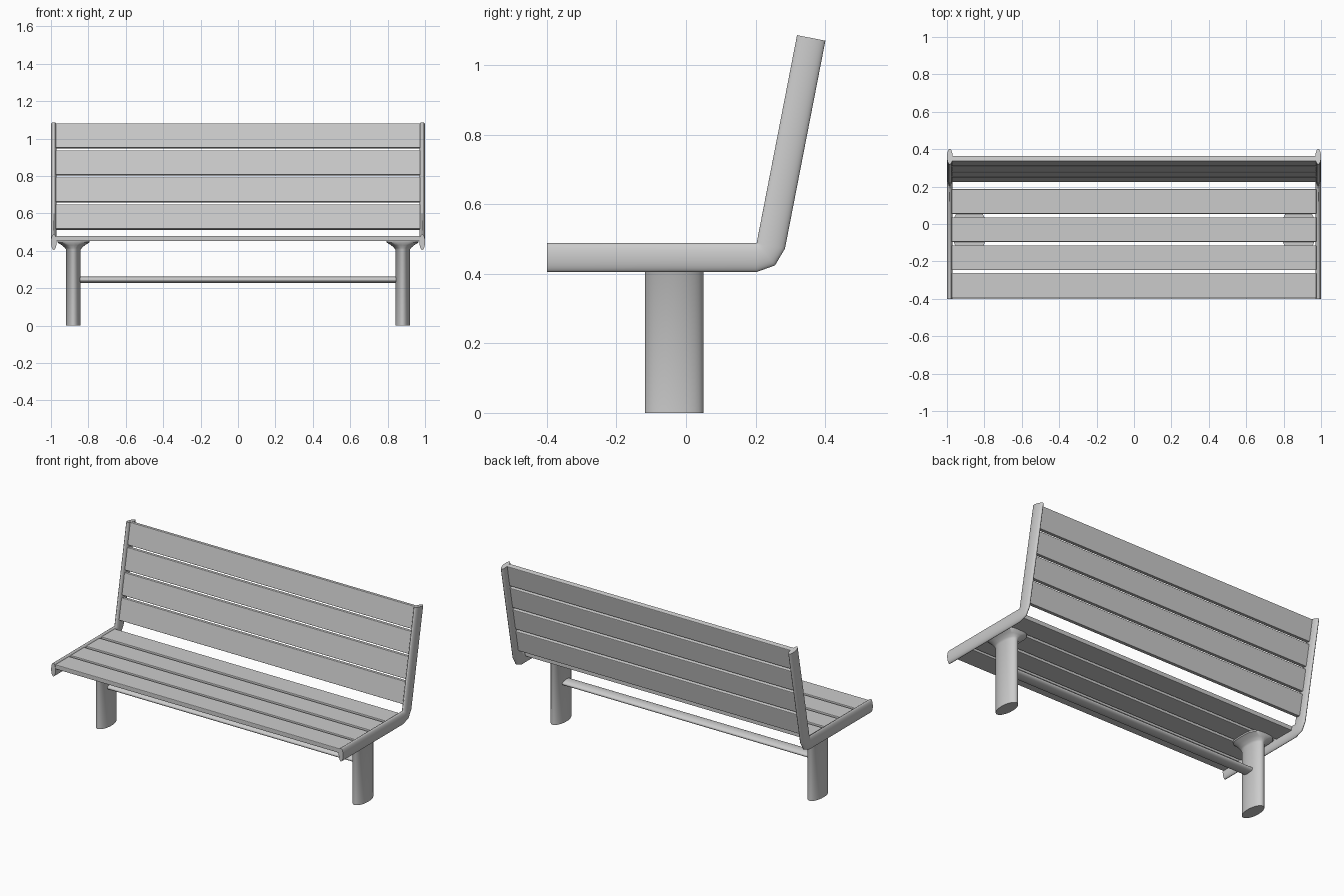
import bpy, bmesh
from math import sin, cos, pi, radians, copysign
from mathutils import Vector, Matrix

if "Cube" in bpy.data.objects:
    bpy.data.objects.remove(bpy.data.objects["Cube"])


def loft(name, rings, mirror=False):
    """Skin a list of point rings and cap both ends."""
    bm = bmesh.new()
    vs = [[bm.verts.new(p) for p in r] for r in rings]
    n = len(vs[0])
    for a, b in zip(vs, vs[1:]):
        for i in range(n):
            j = (i + 1) % n
            bm.faces.new((a[i], a[j], b[j], b[i]))
    bm.faces.new(vs[0][::-1])
    bm.faces.new(vs[-1])
    bmesh.ops.remove_doubles(bm, verts=bm.verts, dist=0.0003)
    bmesh.ops.recalc_face_normals(bm, faces=bm.faces)
    for f in bm.faces:
        f.smooth = True
    me = bpy.data.meshes.new(name)
    bm.to_mesh(me)
    bm.free()
    me.set_sharp_from_angle(angle=radians(45))
    ob = bpy.data.objects.new(name, me)
    bpy.context.collection.objects.link(ob)
    if mirror:
        ob.modifiers.new("Mirror", 'MIRROR')
    return ob


def oval(centre, u, v, power=2, n=32):
    """Superellipse ring with half axes u and v."""
    def c(t):
        return copysign(abs(t) ** (2 / power), t)
    return [centre + u * c(cos(2 * pi * i / n)) + v * c(sin(2 * pi * i / n))
            for i in range(n)]


def slat(name, matrix, width, thick):
    bm = bmesh.new()
    bmesh.ops.create_cube(bm, size=1)
    bmesh.ops.scale(bm, vec=(1.95, width, thick), verts=bm.verts)
    me = bpy.data.meshes.new(name)
    bm.to_mesh(me)
    bm.free()
    ob = bpy.data.objects.new(name, me)
    ob.matrix_world = matrix
    bpy.context.collection.objects.link(ob)
    bev = ob.modifiers.new("Bevel", 'BEVEL')
    bev.width, bev.segments = 0.004, 2


# Side frames: flattened tube folded around the inner corner
lean = radians(79)
corner = Vector((0.985, 0.203, 0.488))
X = Vector((1, 0, 0))
half = 0.0415


def frame_ring(angle, along):
    down = Vector((0, sin(angle), -cos(angle)))
    run = Vector((0, cos(angle), sin(angle)))
    return oval(corner + down * half + run * along, X * 0.015, down * half)


loft("side_frame", [frame_ring(0, -0.603), frame_ring(0, 0),
                    frame_ring(lean / 2, 0), frame_ring(lean, 0),
                    frame_ring(lean, 0.609)], mirror=True)

# Seat slats
for i, (a, b) in enumerate([(-0.397, -0.262), (-0.246, -0.114),
                            (-0.096, 0.036), (0.054, 0.186)]):
    slat(f"seat_slat_{i + 1}", Matrix.Translation((0, (a + b) / 2, 0.466)), b - a, 0.028)

# Back slats, tilted with the frame
run = Vector((0, cos(lean), sin(lean)))
down = Vector((0, sin(lean), -cos(lean)))
for i in range(4):
    along = 0.099 + i * 0.1475
    pos = Vector((0, corner.y, corner.z)) + run * along + down * 0.031
    slat(f"back_slat_{i + 1}", Matrix.Translation(pos) @ Matrix.Rotation(lean, 4, 'X'),
         0.133, 0.030)

# Legs: oval columns flaring into a mounting plate under the seat
leg_profile = [(0, 0.039, 0.084, 2), (0.405, 0.039, 0.084, 2),
               (0.415, 0.045, 0.087, 2.2), (0.43, 0.062, 0.094, 2.7),
               (0.444, 0.085, 0.104, 3.5), (0.454, 0.087, 0.105, 3.5)]
loft("leg", [oval(Vector((0.88, -0.034, z)), X * rx, Vector((0, ry, 0)), p)
             for z, rx, ry, p in leg_profile], mirror=True)

# Cross bar between the legs
loft("cross_bar", [oval(Vector((x, -0.034, 0.245)), Vector((0, 0.038, 0)),
                        Vector((0, 0, 0.017))) for x in (-0.86, 0.86)])
